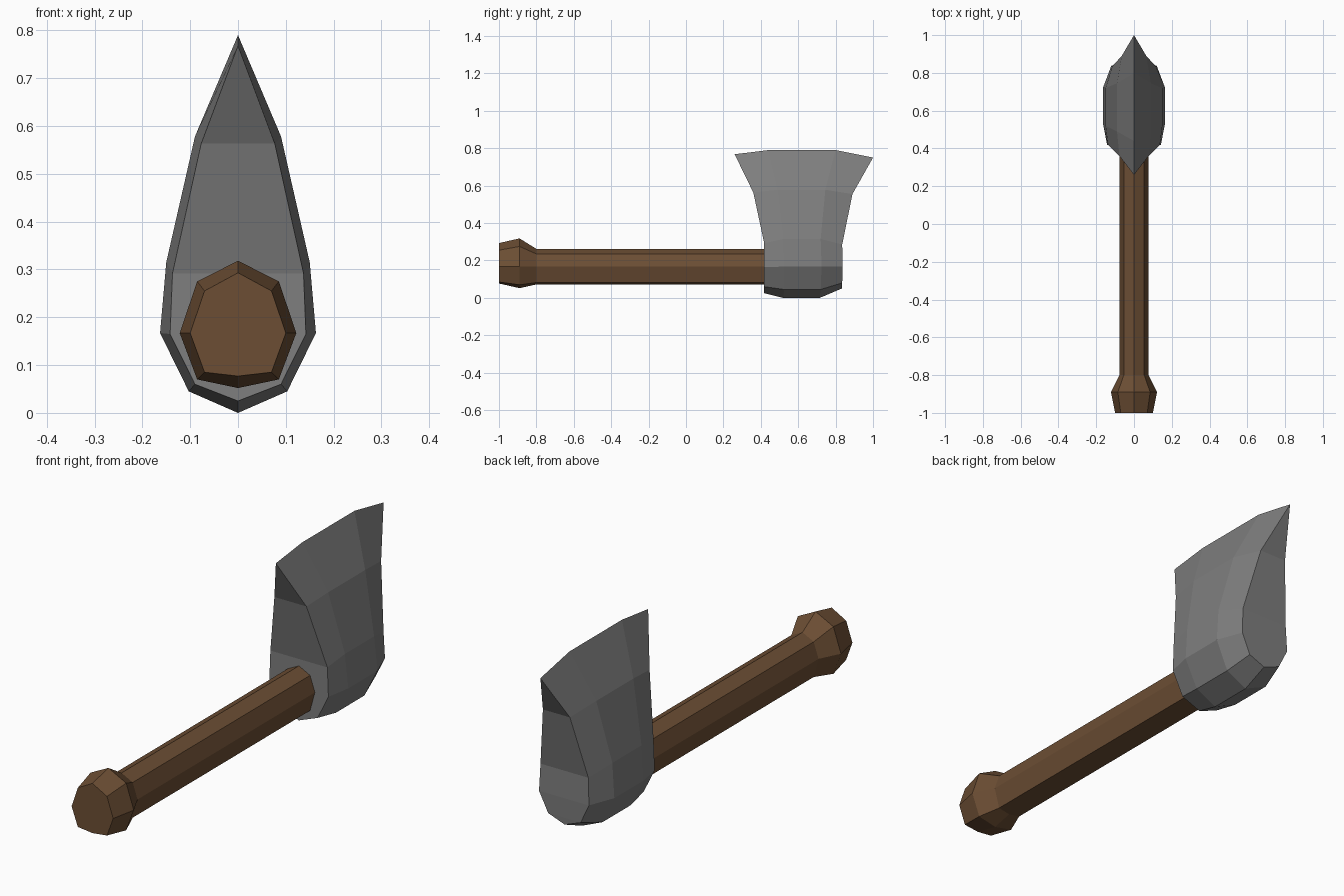
import bpy

if "Cube" in bpy.data.objects:
    bpy.data.objects.remove(bpy.data.objects["Cube"])


def material(name, rgb):
    m = bpy.data.materials.new(name)
    m.diffuse_color = (*rgb, 1)
    m.use_nodes = True
    m.node_tree.nodes["Principled BSDF"].inputs["Base Color"].default_value = m.diffuse_color
    return m


def full_ring(half):
    """Half outline (x, y, z) from bottom to top, mirrored into a closed ring."""
    return half + [(-x, y, z) for x, y, z in half[-2:0:-1]]


def loft(name, halves, mat, strip_caps):
    """Join mirrored rings with quads and close both ends."""
    rings = [full_ring(h) for h in halves]
    n = len(rings[0])
    verts = [v for r in rings for v in r]
    faces = []
    for k in range(len(rings) - 1):
        a, b = k * n, (k + 1) * n
        for i in range(n):
            j = (i + 1) % n
            faces.append((a + i, a + j, b + j, b + i))
    for base, flip in ((0, True), ((len(rings) - 1) * n, False)):
        if strip_caps:  # horizontal strips, so the cap can bend with the blade
            caps = [(0, 1, n - 1)]
            caps += [(i, i + 1, n - i - 1, n - i) for i in range(1, n // 2 - 1)]
            caps.append((n // 2 - 1, n // 2, n // 2 + 1))
        else:
            caps = [tuple(range(n))]
        for c in caps:
            f = tuple(base + i for i in c)
            faces.append(f[::-1] if flip else f)
    me = bpy.data.meshes.new(name)
    me.from_pydata(verts, [], faces)
    # consistent outward normals
    import bmesh
    bm = bmesh.new()
    bm.from_mesh(me)
    bmesh.ops.recalc_face_normals(bm, faces=bm.faces)
    bm.to_mesh(me)
    bm.free()
    me.materials.append(mat)
    ob = bpy.data.objects.new(name, me)
    bpy.context.collection.objects.link(ob)
    return ob


wood = material("brown wood", (0.15, 0.076, 0.034))
steel = material("grey steel", (0.21, 0.21, 0.21))


# Handle: eight-sided shaft with a flared pommel
def handle_ring(y, w, bottom, low, high, top):
    return [(0, y, bottom), (w * 0.7, y, low), (w, y, 0.167),
            (w * 0.7, y, high), (0, y, top)]


loft("handle", [
    handle_ring(-1.0, 0.10, 0.077, 0.085, 0.255, 0.293),
    handle_ring(-0.89, 0.122, 0.052, 0.07, 0.275, 0.318),
    handle_ring(-0.80, 0.077, 0.072, 0.082, 0.235, 0.262),
    handle_ring(0.46, 0.077, 0.072, 0.082, 0.235, 0.262),
], wood, False)

# Axe head: four teardrop sections flaring towards the cutting edge
loft("axe_head", [
    [(0, 0.418, 0.025), (0.09, 0.418, 0.06), (0.142, 0.418, 0.165),
     (0.137, 0.418, 0.292), (0.077, 0.36, 0.563), (0, 0.26, 0.768)],
    [(0, 0.52, 0.0), (0.103, 0.525, 0.045), (0.163, 0.525, 0.167),
     (0.15, 0.52, 0.315), (0.09, 0.49, 0.578), (0, 0.44, 0.79)],
    [(0, 0.715, 0.0), (0.103, 0.72, 0.045), (0.163, 0.725, 0.167),
     (0.15, 0.72, 0.315), (0.09, 0.745, 0.578), (0, 0.80, 0.79)],
    [(0, 0.833, 0.05), (0.078, 0.835, 0.08), (0.12, 0.838, 0.167),
     (0.115, 0.835, 0.285), (0.065, 0.89, 0.555), (0, 1.0, 0.75)],
], steel, True)
